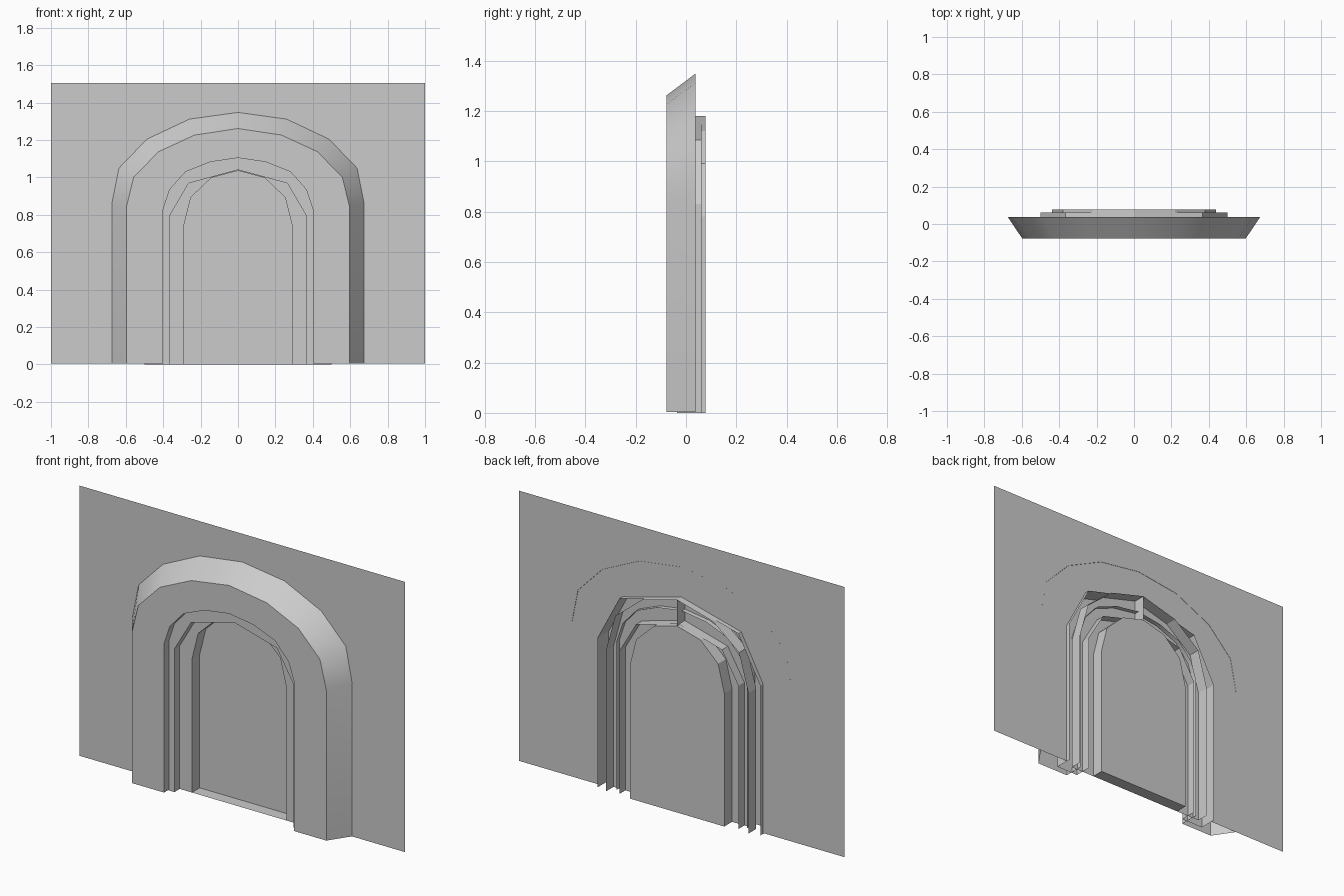
import bpy

if "Cube" in bpy.data.objects:
    bpy.data.objects.remove(bpy.data.objects["Cube"])

# Half outlines (x, z), from the foot to the crown; mirrored across x = 0
FRAME_BACK = [(.675, .004), (.675, .86), (.637, 1.05), (.487, 1.205), (.26, 1.312), (0, 1.348)]
FRAME_FRONT = [(.597, .004), (.597, .84), (.558, 1.0), (.425, 1.137), (.232, 1.226), (0, 1.261)]
FRAME_INNER = [(.4, .004), (.4, .83), (.365, .935), (.28, 1.03), (.15, 1.082), (0, 1.104)]
MID_OUTER = [(.5, 0), (.5, .83), (.365, 1.085), (0, 1.18)]
MID_INNER = [(.365, 0), (.365, .795), (.264, .968), (0, 1.04)]
IN_OUTER = [(.438, 0), (.438, .78), (.38, .99), (.22, 1.12), (0, 1.18)]
IN_INNER = [(.29, 0), (.29, .74), (.252, .893), (.143, .997), (0, 1.035)]

WALL_Y, FRAME_Y, MID_Y, IN_Y = .037, -.078, -.036, .01
MID_BACK, IN_BACK = .062, .078


def outline(half):
    return half + [(-x, z) for x, z in reversed(half[:-1])]


def make(name, verts, faces):
    mesh = bpy.data.meshes.new(name)
    mesh.from_pydata(verts, [], faces)
    obj = bpy.data.objects.new(name, mesh)
    bpy.context.collection.objects.link(obj)
    return obj


def arch(name, sections, cap=False):
    """Join successive arch outlines (half outline, y) into an open channel."""
    n = len(sections[0][0]) * 2 - 1
    verts = [(x, y, z) for half, y in sections for x, z in outline(half)]
    faces = []
    for s in range(len(sections) - 1):
        for i in range(n - 1):
            a = s * n + i
            faces.append((a, a + 1, a + n + 1, a + n))
    if cap:  # web across the channel at the crown
        faces.append([s * n + n // 2 for s in range(len(sections))])
    return make(name, verts, faces)


# Outer frame with a sloping outer side
frame = arch("arch_frame", [(FRAME_BACK, WALL_Y + .001), (FRAME_FRONT, FRAME_Y),
                            (FRAME_INNER, FRAME_Y), (FRAME_INNER, WALL_Y)])
bpy.context.view_layer.objects.active = frame
frame.select_set(True)
bpy.ops.object.shade_smooth_by_angle(angle=0.5)

# Two stepped arches set back inside the frame
arch("middle_arch", [(MID_OUTER, MID_BACK), (MID_OUTER, MID_Y),
                     (MID_INNER, MID_Y), (MID_INNER, MID_BACK)], True)
arch("inner_arch", [(IN_OUTER, IN_BACK), (IN_OUTER, IN_Y),
                    (IN_INNER, IN_Y), (IN_INNER, IN_BACK)], True)

# Recessed door panel with its floor strip
door = [(x, IN_BACK, z) for x, z in outline(IN_INNER)]
n = len(door)
make("door_panel", door + [(.29, IN_Y, 0), (-.29, IN_Y, 0)],
     [list(range(n)), (0, n - 1, n + 1, n)])

# Flat wall, open behind the arches, as quads between the opening and the edge
B = .004
hole = [(x, max(z, B)) for x, z in MID_OUTER]
edge = [(1, B), (1, .83), (1, 1.504), (0, 1.504)]
wv = [(x, WALL_Y, z) for x, z in outline(hole) + outline(edge)]
m = len(hole) * 2 - 1
make("wall", wv, [(i, i + m, i + m + 1, i + 1) for i in range(m - 1)])
